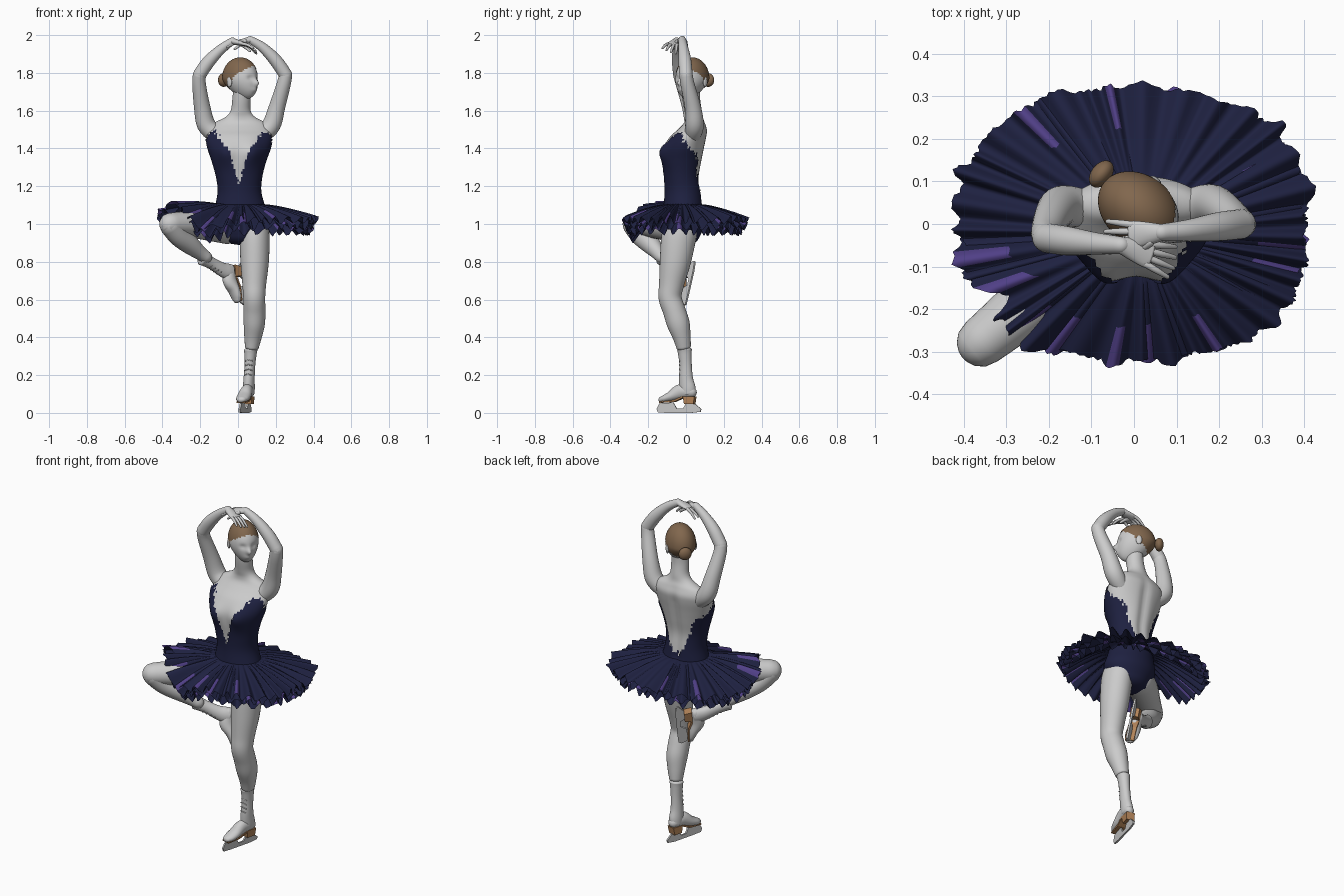
import bpy, bmesh, math, random
from mathutils import Vector, Matrix

if "Cube" in bpy.data.objects:
    bpy.data.objects.remove(bpy.data.objects["Cube"])


def material(name, rgb):
    m = bpy.data.materials.new(name)
    m.diffuse_color = (*rgb, 1)
    m.use_nodes = True
    m.node_tree.nodes["Principled BSDF"].inputs["Base Color"].default_value = m.diffuse_color
    return m


NAVY = material("navy_fabric", (0.013, 0.015, 0.052))
PURPLE = material("purple_fabric", (0.08, 0.05, 0.24))
HAIR = material("brown_hair", (0.22, 0.135, 0.075))
TAN = material("tan_leather", (0.45, 0.23, 0.1))


def finish(bm, name, mats=(), smooth=True, M=None):
    bmesh.ops.recalc_face_normals(bm, faces=bm.faces)
    if M:
        bm.transform(M)
    me = bpy.data.meshes.new(name)
    for f in bm.faces:
        f.smooth = smooth
    bm.to_mesh(me)
    bm.free()
    for m in mats:
        me.materials.append(m)
    ob = bpy.data.objects.new(name, me)
    bpy.context.collection.objects.link(ob)
    return ob


def spline(st, sub):
    out = []
    for i in range(len(st) - 1):
        a, b, c, d = st[max(i - 1, 0)], st[i], st[i + 1], st[min(i + 2, len(st) - 1)]
        for k in range(sub):
            t = k / sub
            out.append([0.5 * (2 * q + (r - p) * t + (2 * p - 5 * q + 4 * r - s) * t * t
                        + (3 * q - p - 3 * r + s) * t ** 3) for p, q, r, s in zip(a, b, c, d)])
    return out + [list(st[-1])]


# Sweep an ellipse through stations (x, y, z, r) or (x, y, z, r_side, r_front), with rounded ends
def sweep(name, st, mats=(), side=(1, 0, 0), sub=5, n=24, flat=False, cap=1.0,
          grow=0.0, warp=None, keep=None, M=None):
    pts = spline([tuple(s) if len(s) == 5 else (*s, s[3]) for s in st], sub)
    side, rings = Vector(side), []
    for i, p in enumerate(pts):
        t = Vector(pts[min(i + 1, len(pts) - 1)][:3]) - Vector(pts[max(i - 1, 0)][:3])
        t = Vector((0, 0, 1)) if flat else t.normalized()
        rings.append((Vector(p[:3]), t, p[3] + grow, p[4] + grow))

    def dome(r, sign):
        return [(r[0] + r[1] * sign * cap * min(r[2:]) * math.sin(math.radians(a)), r[1],
                 r[2] * math.cos(math.radians(a)), r[3] * math.cos(math.radians(a))) for a in (30, 55, 75, 87)]
    rings = dome(rings[0], -1)[::-1] + rings + dome(rings[-1], 1)
    bm, grid = bmesh.new(), []
    for c, t, rx, ry in rings:
        f = t.cross(side).normalized()
        s = f.cross(t)
        row = []
        for k in range(n):
            a = math.tau * k / n
            v = c + s * rx * math.cos(a) + f * ry * math.sin(a)
            row.append(bm.verts.new(warp(v, c) if warp else v))
        grid.append(row)
    for r, q in zip(grid, grid[1:]):
        for k in range(n):
            bm.faces.new((r[k], r[(k + 1) % n], q[(k + 1) % n], q[k]))
    bm.faces.new(grid[0])
    bm.faces.new(grid[-1])
    if keep:
        bad = [f for f in bm.faces if not keep(f.calc_center_median())]
        bmesh.ops.delete(bm, geom=bad, context='FACES')
    return finish(bm, name, mats, M=M)


def prism(name, profile, half, mats=(), M=None):
    bm = bmesh.new()
    a, b = ([bm.verts.new((x, y, z)) for y, z in profile] for x in (-half, half))
    bm.faces.new(a)
    bm.faces.new(b)
    for i in range(len(a)):
        j = (i + 1) % len(a)
        bm.faces.new((a[i], a[j], b[j], b[i]))
    return finish(bm, name, mats, False, M)


# Torso and neck
TORSO = [(.02, -.02, .93, .105, .085), (.02, -.015, 1.0, .145, .108), (.012, -.015, 1.08, .13, .1),
         (.008, -.015, 1.17, .11, .092), (.006, -.02, 1.25, .117, .092), (.005, -.018, 1.33, .138, .103),
         (.006, -.01, 1.40, .162, .108), (.006, .012, 1.46, .173, .098), (.008, .035, 1.50, .165, .078),
         (.01, .045, 1.535, .138, .056), (.012, .043, 1.565, .08, .046), (.014, .038, 1.6, .053, .046),
         (.018, .028, 1.66, .048, .047), (.02, .025, 1.72, .045, .05)]


def bust(v, c):
    if v.y < c.y:
        g = ((abs(v.x - .005) - .075) / .045) ** 2 + ((v.z - 1.375) / .055) ** 2
        v.y -= .024 * math.exp(-g)
    elif v.z > 1.1:
        v.y -= .012 * math.exp(-((v.x - .008) / .025) ** 2) * min(1, max(0, (1.55 - v.z) * 10))
    return v


sweep("torso", TORSO, flat=True, n=64, cap=.4, warp=bust)
rng = random.Random(4)


# Bodice: torso skin offset, trimmed to a ragged plunging neckline and open back
def bodice_keep(c):
    x, z = abs(c.x - .006), c.z + rng.uniform(-.02, .02)
    if z > 1.49:
        return False
    if c.y < -.02:
        return z < 1.22 or x > .32 * (z - 1.22) + .5 * max(0, z - 1.4)
    return z < 1.14 or (z < 1.43 - 1.3 * c.y and x > .11 * math.sqrt((z - 1.14) / .25))


sweep("bodice", TORSO, [NAVY], flat=True, n=88, sub=6, cap=.45, grow=.006, warp=bust, keep=bodice_keep)


# Pleated ragged skirt layers, lifted over the raised knee and draped in front of the thigh
def skirt(name, drop, scale, purple, seed, pleats=34, C=10, R=12):
    r = random.Random(seed)
    w = [r.uniform(.55, 1.5) for _ in range(pleats)]
    bm, cols, mat, ang = bmesh.new(), [], [], 0
    for i in range(pleats):
        width = math.tau * w[i] / sum(w)
        amp, ext, stripe = r.uniform(.025, .055), r.uniform(-.02, .08), r.random() < purple
        for c in range(C):
            th = ang + width * c / C
            h = math.sin(math.pi * c / C) ** 2
            k = scale * (.985 + ext * h + r.uniform(-.014, .014))
            ct, sn = math.cos(th), math.sin(th)
            e = (abs(ct) ** 2.4 + abs(sn) ** 2.4) ** (-1 / 2.4)
            d = (th - 3.72 + math.pi) % math.tau - math.pi
            lift = .088 * math.exp(-(d / .34) ** 2) - .045 * math.exp(-((th - 4.3) / .25) ** 2)
            k -= .15 * math.exp(-((d - .03) / .13) ** 2)
            col = []
            for j in range(R + 1):
                s = j / R
                x = (.012 + .125 * ct) * (1 - s) + .415 * e * ct * k * s
                y = (-.015 + .097 * sn) * (1 - s) + .325 * e * sn * k * s
                z = 1.105 - drop * s ** 1.3 + amp * (h - .5) * s + lift * s
                col.append(bm.verts.new((x, y, z)))
            cols.append(col)
            mat.append(stripe and 3 <= c <= 6)
        ang += width
    for i, a in enumerate(cols):
        b = cols[(i + 1) % len(cols)]
        for j in range(R):
            f = bm.faces.new((a[j], b[j], b[j + 1], a[j + 1]))
            f.material_index = int(mat[i] and j > R * .5)
    finish(bm, name, [NAVY, PURPLE])


skirt("skirt_top", .085, 1.0, .16, 1)
skirt("skirt_middle", .115, .97, .5, 2)
skirt("skirt_lower", .145, .92, .5, 3)

# Head, hair cap, bun and ears
HEAD = Matrix.Translation((.012, .033, 1.77)) @ Matrix.Rotation(math.radians(52), 4, 'Z')


def head(name, mats=(), grow=1.0, keep=None):
    bm = bmesh.new()
    bmesh.ops.create_uvsphere(bm, u_segments=56, v_segments=40, radius=1)
    for v in bm.verts:
        x, y, z = v.co
        t = max(0, -z)
        X, Y, Z = .079 * x * (1 - .28 * t ** 1.5), .102 * y, .109 * z
        Y = Y * (1 - .4 * t) if y > 0 else Y
        Y -= .035 * t ** 1.5
        if y < 0:
            Y -= .024 * math.exp(-(X / .011) ** 2 - ((Z + .024) / .018) ** 2)
            Y += .009 * math.exp(-((abs(X) - .03) / .015) ** 2 - ((Z - .003) / .013) ** 2)
            Y -= .006 * math.exp(-(X / .02) ** 2 - ((Z + .06) / .011) ** 2)
        v.co = Vector((X, Y, Z)) * grow
    if keep:
        bmesh.ops.delete(bm, geom=[f for f in bm.faces if not keep(f.calc_center_median())], context='FACES')
    return finish(bm, name, mats, M=HEAD)


def ball(name, loc, size, mats=(), M=Matrix()):
    bm = bmesh.new()
    bmesh.ops.create_uvsphere(bm, u_segments=24, v_segments=16, radius=1)
    finish(bm, name, mats, M=M @ Matrix.Translation(loc) @ Matrix.Diagonal((*size, 1)))


head("head")
head("hair_cap", [HAIR], 1.03, lambda c: c.z > -.01 - .85 * c.y)
ball("hair_bun", (.012, .122, -.008), (.036, .024, .036), [HAIR], HEAD)
for s in (-1, 1):
    ball("ear", (s * .078, .012, -.018), (.008, .016, .027), (), HEAD)


# Hands with tapered fingers
def hand(name, wrist, d, s, thumb):
    w, d = Vector(wrist), Vector(d).normalized()
    s = (Vector(s) - d * Vector(s).dot(d)).normalized()
    dn = Vector((0, 0, -1))
    sweep(name + "_palm", [(*(w + d * l), a, b) for l, a, b in
                           ((0, .02, .018), (.03, .027, .015), (.065, .033, .011), (.075, .03, .01))], side=s, n=16, cap=.6)
    for i in range(4):
        o = (i - 1.5) * .016
        q, l = w + d * .07 + s * o, .068 - .007 * abs(i - 1.3)
        f = d + s * o * 9
        sweep(name + "_finger", [(*q, .0085), (*(q + f * l * .5 + dn * .003 * i), .0078),
                                 (*(q + f * l + dn * (.01 + .007 * i)), .0055)], side=s, n=10, sub=3)
    q = w + d * .03 + s * .02 * thumb
    sweep(name + "_thumb", [(*q, .011), (*(q + d * .03 + s * .018 * thumb + dn * .012), .009),
                            (*(q + d * .058 + s * .02 * thumb + dn * .028), .006)], side=s, n=10, sub=3)


# Arms raised in a ring above the head
Y = (0, 1, 0)
sweep("right_upper_arm", [(-.115, .035, 1.47, .045), (-.168, .042, 1.525, .049), (-.19, .022, 1.62, .043),
                          (-.206, -.018, 1.74, .036), (-.204, -.033, 1.79, .035)], side=Y)
sweep("right_forearm", [(-.204, -.033, 1.79, .035), (-.155, -.04, 1.86, .034), (-.09, -.046, 1.925, .026),
                        (-.03, -.05, 1.968, .02)], side=Y)
sweep("left_upper_arm", [(.125, .035, 1.47, .045), (.177, .045, 1.525, .049), (.207, .036, 1.62, .043),
                         (.242, .008, 1.74, .037), (.252, 0, 1.79, .035)], side=Y)
sweep("left_forearm", [(.252, 0, 1.79, .035), (.2, -.006, 1.865, .034), (.13, -.015, 1.935, .026),
                       (.065, -.02, 1.975, .02)], side=Y)
hand("right_hand", (-.03, -.05, 1.968), (.85, -.28, -.22), (.3, 1, -.1), 1)
hand("left_hand", (.065, -.02, 1.975), (-1, -.08, -.2), (0, 1, .1), -1)

# Standing leg and raised leg
sweep("standing_leg", [(.085, -.02, 1.0, .072, .085), (.088, -.038, .93, .079, .092), (.088, -.057, .8, .075, .082),
                       (.086, -.077, .68, .063, .066), (.086, -.084, .61, .058, .061), (.087, -.062, .54, .058, .06),
                       (.086, -.04, .47, .056, .06), (.079, -.022, .4, .046, .047), (.073, -.012, .345, .036, .038)],
      n=32, cap=.3)
sweep("raised_thigh", [(-.05, -.02, .975, .082), (-.15, -.1, .99, .079), (-.27, -.205, 1.0, .068),
                       (-.358, -.277, 1.0, .059)], side=(0, 0, 1), n=32)
sweep("raised_shin", [(-.358, -.277, .995, .058), (-.315, -.238, .94, .056), (-.26, -.19, .895, .052),
                      (-.205, -.15, .85, .039), (-.17, -.13, .825, .033)], side=(0, 0, 1), n=32)


# Ice skate in its own frame: toe along -y, blade bottom at z = 0
def skate(name, M, lean=0.0, length=1.0):
    shaft = [(0, .012, .1, .03, .04), (0, .008, .13, .031, .044), (0, 0, .18, .029, .038),
             (0, -.002, .25, .028, .033), (0, -.006, .31, .032, .036), (0, -.008, .335, .036, .039)]
    sweep(name + "_boot_shaft", [(x, y + lean * max(0, z - .11), .1 + (z - .1) * length, a, b)
                                 for x, y, z, a, b in shaft], M=M, cap=.3)
    for z in (.2, .225, .25, .275, .3):
        y, z = -.037 + lean * (z - .11), .1 + (z - .1) * length
        sweep(name + "_lace", [(-.02, y + .008, z, .003), (0, y, z + .006, .003), (.02, y + .008, z, .003)],
              side=(0, 0, 1), n=6, sub=2, M=M)
    sweep(name + "_boot_foot", [(0, .03, .108, .028, .028), (0, -.03, .112, .032, .04), (0, -.08, .088, .037, .028),
                                (0, -.115, .075, .034, .021), (0, -.133, .07, .026, .017)], M=M)
    prism(name + "_heel", [(-.005, .046), (.045, .046), (.052, .088), (-.012, .088)], .024, [TAN], M)
    prism(name + "_sole", [(-.14, .053), (-.06, .058), (-.012, .08), (-.012, .09), (-.06, .068), (-.142, .06)],
          .025, [TAN], M)
    prism(name + "_blade", [(-.16, .02), (-.152, .002), (-.1, 0), (.03, 0), (.08, .006), (.083, .02), (.05, .048),
                            (.0, .048), (-.016, .022), (-.05, .022), (-.068, .055), (-.145, .05)], .005, (), M)


shear = Matrix(((1, 0, .07, 0), (0, 1, 0, 0), (0, 0, 1, 0), (0, 0, 0, 1)))
skate("standing_skate", Matrix.Translation((.046, 0, 0)) @ shear @ Matrix.Rotation(-.25, 4, 'Z'))
d = Vector((.06, -.22, -.97)).normalized()
up = Vector((-.78, -.6, .1))
up = (up - d * up.dot(d)).normalized()
R = Matrix(((-d).cross(up), -d, up)).transposed().to_4x4()
skate("raised_skate", Matrix.Translation((.042, .034, .722)) @ R, .36, .8)
